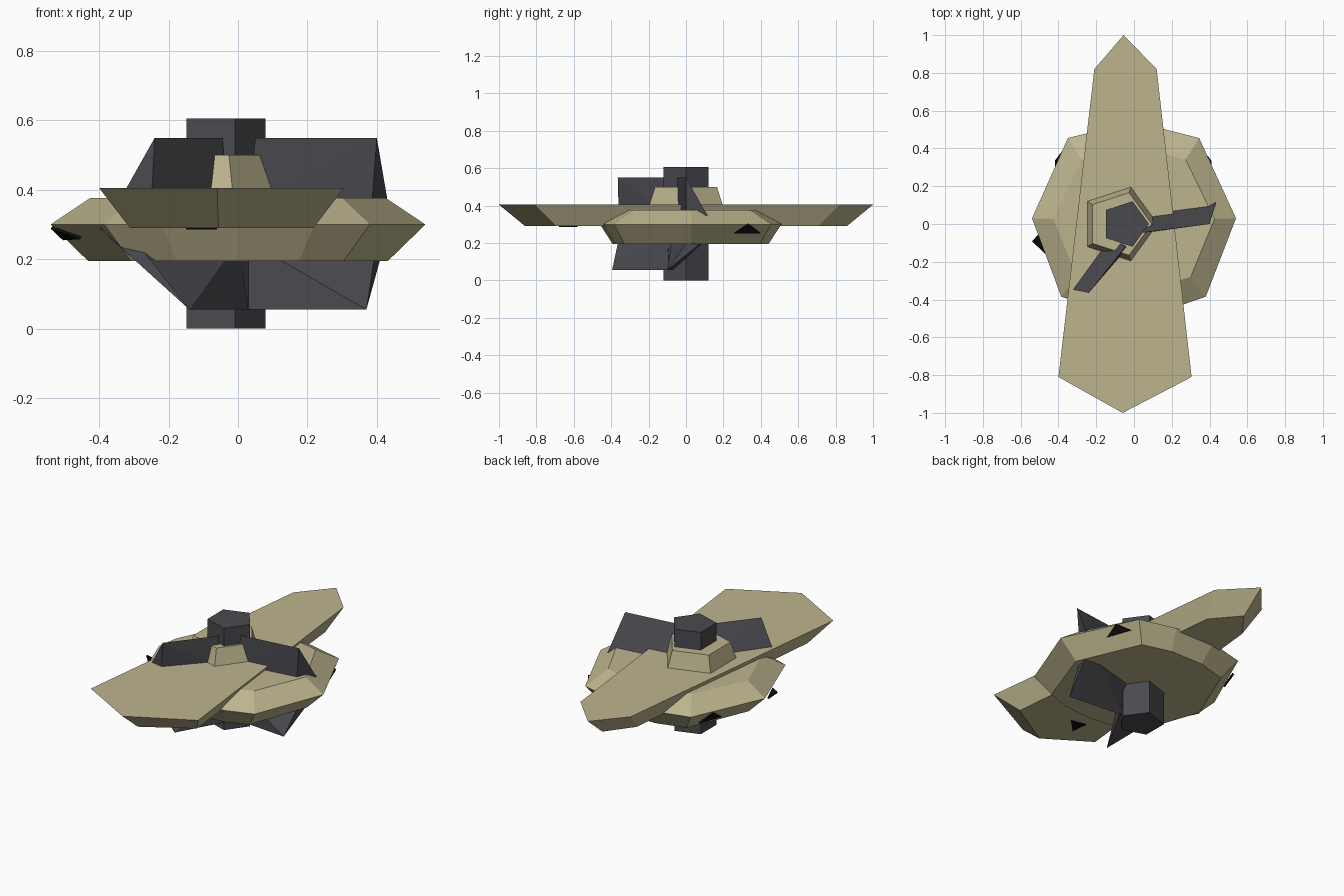
import bpy, bmesh, math
from mathutils import Vector

if "Cube" in bpy.data.objects:
    bpy.data.objects.remove(bpy.data.objects["Cube"])


def material(name, rgb):
    m = bpy.data.materials.new(name)
    m.diffuse_color = (*rgb, 1)
    m.use_nodes = True
    m.node_tree.nodes["Principled BSDF"].inputs["Base Color"].default_value = m.diffuse_color
    return m


TAN = material("tan", (0.51, 0.46, 0.27))
GREY = material("dark_grey", (0.068, 0.066, 0.077))
BLACK = material("black", (0.004, 0.004, 0.004))


def finish(name, bm, mat):
    bmesh.ops.recalc_face_normals(bm, faces=bm.faces[:])
    me = bpy.data.meshes.new(name)
    bm.to_mesh(me)
    bm.free()
    me.materials.append(mat)
    ob = bpy.data.objects.new(name, me)
    bpy.context.collection.objects.link(ob)
    return ob


def loft(name, outline, rings, centre, mat):
    """Stack scaled copies of an outline; rings = (z, scale x, scale y)."""
    bm = bmesh.new()
    cx, cy = centre
    loops = [[bm.verts.new((cx + (x - cx) * sx, cy + (y - cy) * sy, z))
              for x, y in outline] for z, sx, sy in rings]
    n = len(outline)
    for a, b in zip(loops, loops[1:]):
        for i in range(n):
            j = (i + 1) % n
            bm.faces.new((a[i], a[j], b[j], b[i]))
    bm.faces.new(loops[0][::-1])
    bm.faces.new(loops[-1])
    return finish(name, bm, mat)


def hull(name, points, mat):
    bm = bmesh.new()
    for p in points:
        bm.verts.new(p)
    bmesh.ops.convex_hull(bm, input=bm.verts[:])
    bmesh.ops.dissolve_limit(bm, angle_limit=0.01, verts=bm.verts[:], edges=bm.edges[:])
    return finish(name, bm, mat)


def pentagon(cx, r):
    return [(cx + r * math.cos(math.tau * i / 5), r * math.sin(math.tau * i / 5))
            for i in range(5)]


def chip(name, pts, thick=0.009):
    """Thin black triangular plate."""
    a, b, c = map(Vector, pts)
    n = (b - a).cross(c - a).normalized() * thick
    hull(name, [a, b, c, a + n, b + n, c + n], BLACK)


# long tapered plank
plank = [(-0.055, 1), (-0.21, 0.82), (-0.40, -0.81), (-0.06, -1), (0.305, -0.81), (0.12, 0.82)]
loft("long_plank", plank, [(0.29, 0.75, 0.86), (0.405, 1, 1)], (-0.045, 0), TAN)

# faceted wide body
body = [(0.54, 0.03), (0.345, 0.455), (0.13, 0.51), (-0.13, 0.51), (-0.35, 0.455),
        (-0.54, 0.03), (-0.385, -0.385), (-0.22, -0.44), (0, -0.46), (0.22, -0.44), (0.38, -0.385)]
loft("wide_body", body, [(0.195, 0.8, 0.86), (0.30, 1, 1), (0.376, 0.79, 0.74)], (0, 0.02), TAN)

# five-sided collar and column
loft("collar", pentagon(-0.08, 0.21), [(0.39, 1, 1), (0.50, 0.83, 0.83)], (-0.08, 0), TAN)
loft("column", pentagon(-0.047, 0.126), [(0, 1, 1), (0.605, 1, 1)], (-0.047, 0), GREY)

# leaning blades around the column, above and below the body
hull("upper_right_blade", [(0.05, -0.045, 0.55), (0.03, -0.05, 0.35), (0.03, 0.06, 0.35),
                           (0.40, 0.0, 0.55), (0.385, 0.0, 0.35), (0.435, 0.115, 0.345)], GREY)
hull("upper_left_blade", [(-0.045, -0.12, 0.55), (-0.13, -0.06, 0.38), (-0.03, -0.12, 0.37),
                          (-0.24, -0.365, 0.55), (-0.33, -0.345, 0.39), (-0.25, -0.36, 0.36)], GREY)
hull("lower_right_blade", [(0.03, -0.07, 0.055), (0.03, -0.07, 0.25), (0.03, 0.04, 0.25),
                           (0.37, -0.10, 0.055), (0.40, 0.04, 0.25), (0.425, 0.15, 0.255)], GREY)
hull("lower_left_blade", [(0.03, -0.09, 0.055), (-0.12, -0.05, 0.25), (0.0, -0.1, 0.25),
                          (-0.14, -0.395, 0.055), (-0.40, -0.335, 0.29), (-0.27, -0.36, 0.22)], GREY)

# small black triangles on the rim and under the plank
for side, label in ((1, "right"), (-1, "left")):
    chip(label + "_rim_chip", [(side * 0.41, 0.26, 0.25), (side * 0.41, 0.335, 0.30),
                               (side * 0.36, 0.40, 0.25)])
chip("side_rim_chip", [(-0.535, -0.09, 0.295), (-0.50, -0.05, 0.262), (-0.45, -0.17, 0.265)])
chip("plank_chip", [(-0.06, -0.60, 0.285), (-0.15, -0.58, 0.285), (-0.14, -0.68, 0.285)])
